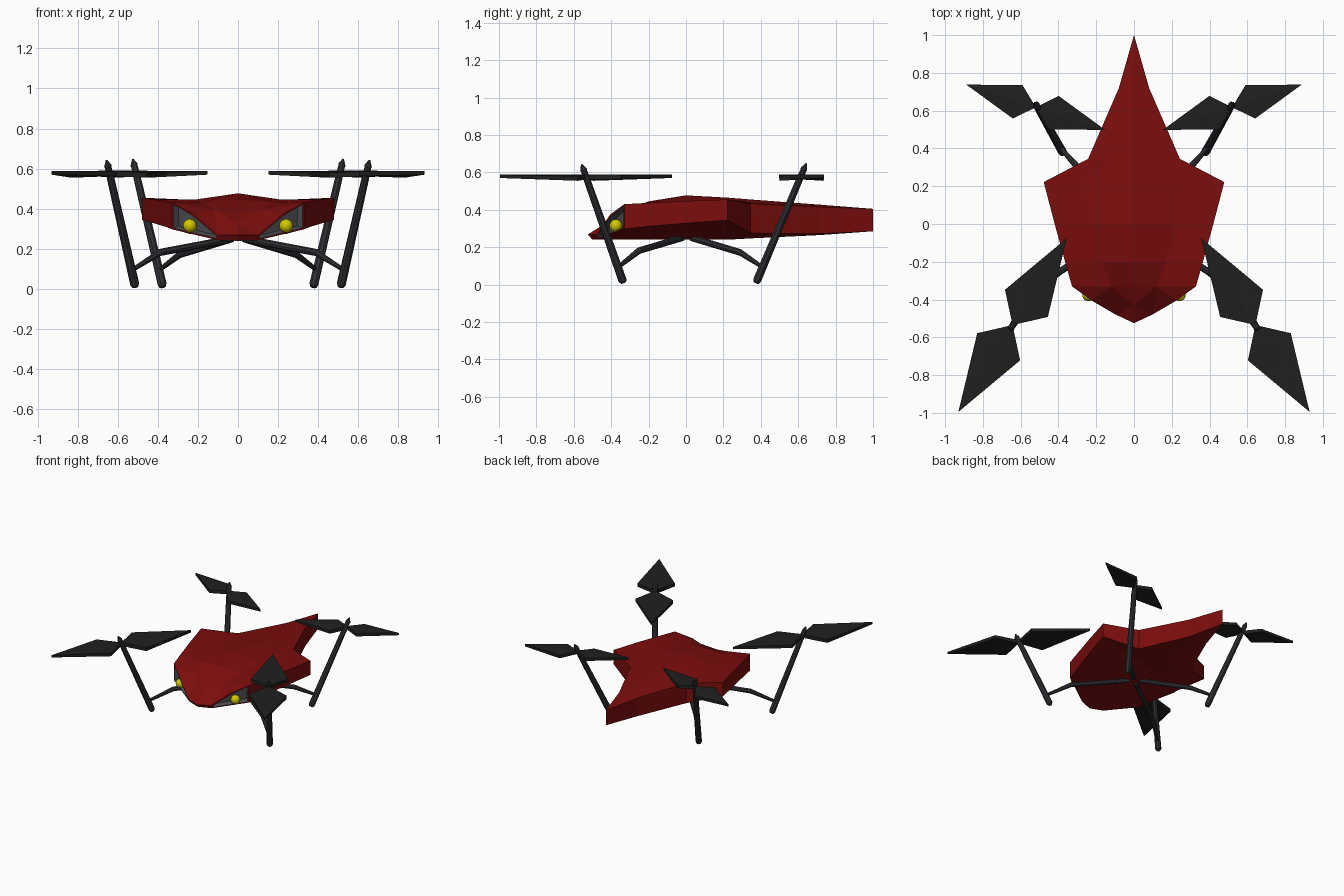
import bpy, bmesh, math
from mathutils import Vector

if "Cube" in bpy.data.objects:
    bpy.data.objects.remove(bpy.data.objects["Cube"])


def material(name, rgb):
    m = bpy.data.materials.new(name)
    m.diffuse_color = (*rgb, 1)
    m.use_nodes = True
    m.node_tree.nodes["Principled BSDF"].inputs["Base Color"].default_value = m.diffuse_color
    return m


RED = material("dark_red", (0.2, 0.004, 0.004))
GREY = material("socket_grey", (0.07, 0.075, 0.085))
DARK = material("strut_dark", (0.03, 0.03, 0.036))
BLACK = material("blade_black", (0.014, 0.014, 0.014))
YELLOW = material("eye_yellow", (0.65, 0.58, 0.0))


def finish(name, bm, mats):
    """Turn a right-hand half into a mirrored object."""
    me = bpy.data.meshes.new(name)
    bm.to_mesh(me)
    bm.free()
    ob = bpy.data.objects.new(name, me)
    bpy.context.collection.objects.link(ob)
    for m in mats:
        me.materials.append(m)
    mod = ob.modifiers.new("mirror", 'MIRROR')
    mod.merge_threshold = 0.0005
    return ob


def tube(name, path, radii, sides=8):
    """Faceted strut along a path."""
    bm = bmesh.new()
    pts = [Vector(p) for p in path]
    rings = []
    for i, p in enumerate(pts):
        d = pts[min(i + 1, len(pts) - 1)] - pts[max(i - 1, 0)]
        q = d.to_track_quat('Z', 'Y')
        rings.append([bm.verts.new(p + q @ Vector((radii[i] * math.cos(a), radii[i] * math.sin(a), 0)))
                      for a in (2 * math.pi * k / sides for k in range(sides))])
    for a, b in zip(rings, rings[1:]):
        for k in range(sides):
            j = (k + 1) % sides
            bm.faces.new((a[k], a[j], b[j], b[k]))
    bm.faces.new(rings[0][::-1])
    bm.faces.new(rings[-1])
    bmesh.ops.recalc_face_normals(bm, faces=bm.faces)
    return finish(name, bm, [DARK])


# Body: half sections along y
# (y, top centre z, mid x, mid z, edge x, edge top z, edge bottom z, bottom centre z)
sections = [
    (0.72, 0.427, 0.04, 0.422, 0.08, 0.415, 0.272, 0.265),
    (0.345, 0.455, 0.12, 0.44, 0.243, 0.433, 0.275, 0.247),
    (0.222, 0.465, 0.26, 0.437, 0.478, 0.455, 0.345, 0.24),
    (0.0, 0.477, 0.22, 0.445, 0.42, 0.447, 0.328, 0.24),
    (-0.2, 0.445, 0.17, 0.435, 0.365, 0.437, 0.312, 0.24),
    (-0.33, 0.382, 0.12, 0.395, 0.328, 0.43, 0.297, 0.24),
]
bm = bmesh.new()
V = bm.verts.new
F = bm.faces.new
rows = [[V((0, y, zc)), V((xm, y, zm)), V((xe, y, ze)), V((xe, y, zb)), V((0, y, zbc))]
        for y, zc, xm, zm, xe, ze, zb, zbc in sections]
for a, b in zip(rows, rows[1:]):
    for k in range(4):
        F((a[k], a[k + 1], b[k + 1], b[k]))
# tail edge
t, b = V((0, 1.0, 0.405)), V((0, 1.0, 0.285))
r = rows[0]
F((t, r[1], r[0]))
F((t, r[2], r[1]))
F((t, b, r[3], r[2]))
F((b, r[4], r[3]))
# nose and brow
c, m, e, eb, cb = rows[-1]
ridge, brow = V((0, -0.43, 0.328)), V((0.225, -0.405, 0.375))
inner, lip = V((0.1, -0.478, 0.268)), V((0.1, -0.465, 0.243))
tip, chin = V((0, -0.525, 0.268)), V((0, -0.5, 0.24))
F((c, m, ridge))
F((m, e, brow))
F((m, brow, inner))
F((m, inner, ridge))
F((ridge, inner, tip))
F((tip, inner, lip, chin))
F((cb, chin, lip, eb))
socket = F((e, eb, lip, inner, brow))
bmesh.ops.recalc_face_normals(bm, faces=bm.faces)
bmesh.ops.inset_individual(bm, faces=[socket], thickness=0.01, depth=0.0)
rim = bmesh.ops.inset_individual(bm, faces=[socket], thickness=0.012, depth=-0.035)
for f in rim["faces"] + [socket]:
    f.material_index = 1
finish("body", bm, [RED, GREY])

# Eyes
bm = bmesh.new()
bmesh.ops.create_uvsphere(bm, u_segments=20, v_segments=12, radius=0.034)
bmesh.ops.translate(bm, verts=bm.verts, vec=(0.24, -0.375, 0.315))
for f in bm.faces:
    f.smooth = True
finish("eyes", bm, [YELLOW])


def rotor(name, hub, kite):
    """Two kite-shaped blades, point-symmetric about the hub; kite = tip and two shoulders."""
    bm = bmesh.new()
    heights = [(0.57, 0.588), (0.555, 0.58), (0.562, 0.59), (0.563, 0.587)]
    outline = [kite[0], kite[1], (0, 0), kite[2]]
    for s in (1, -1):
        lo, hi = [[bm.verts.new((hub[0] + s * x, hub[1] + s * y, h[k]))
                   for (x, y), h in zip(outline, heights)] for k in (0, 1)]
        for ring in (lo, hi):
            bm.faces.new((ring[0], ring[1], ring[2]))
            bm.faces.new((ring[0], ring[2], ring[3]))
        for k in range(4):
            j = (k + 1) % 4
            bm.faces.new((lo[k], lo[j], hi[j], hi[k]))
    bmesh.ops.recalc_face_normals(bm, faces=bm.faces)
    finish(name, bm, [BLACK])


# Legs, arms and rotors
legs = {
    "front": ((0.512, -0.335, 0.01), (0.656, -0.558, 0.643),
              (0.03, -0.02, 0.25), (0.39, -0.25, 0.182),
              (0.643, -0.535), [(0.287, -0.46), (0.187, -0.043), (-0.04, -0.187)]),
    "rear": ((0.375, 0.375, 0.01), (0.525, 0.643, 0.648),
             (0.03, 0.03, 0.25), (0.29, 0.29, 0.172),
             (0.52, 0.618), [(0.368, 0.12), (0.07, 0.117), (0.121, -0.06)]),
}
for n, (foot, top, root, elbow, hub, kite) in legs.items():
    f, t = Vector(foot), Vector(top)
    stops = (0, 0.02, 0.85, 0.94, 0.955, 1)
    tube(n + "_leg", [f.lerp(t, s) for s in stops], (0.016, 0.023, 0.019, 0.017, 0.019, 0.004))
    tube(n + "_arm", [root, elbow, f.lerp(t, 0.13)], (0.018, 0.018, 0.011))
    rotor(n + "_rotor", hub, kite)
